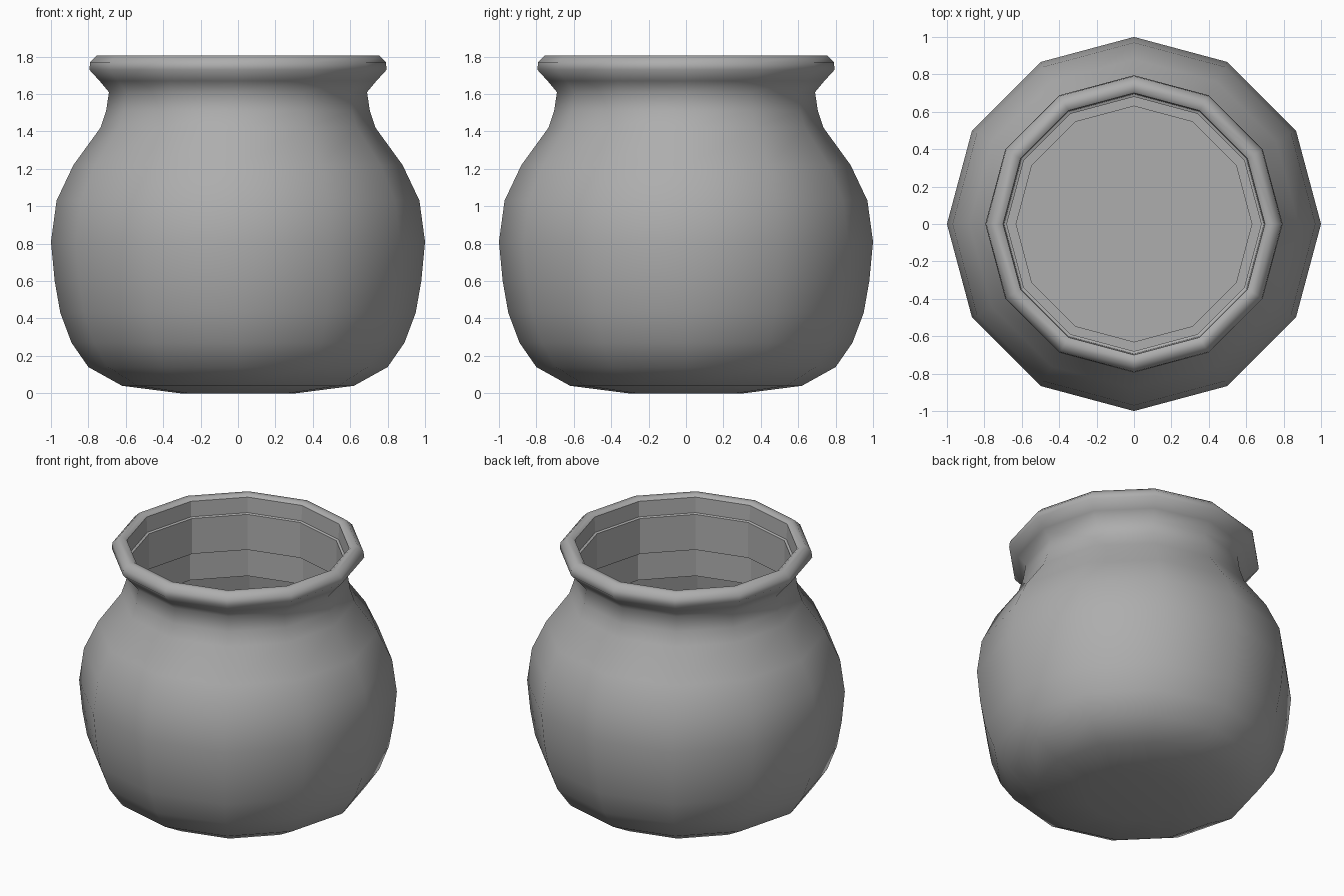
import bpy, bmesh
from math import cos, sin, tau

default = bpy.data.objects.get("Cube")
if default:
    bpy.data.objects.remove(default, do_unlink=True)

SIDES = 12

grey = bpy.data.materials.new("mid grey clay")
grey.use_nodes = True
colour = (0.42, 0.42, 0.42, 1.0)
grey.diffuse_color = colour
grey.node_tree.nodes["Principled BSDF"].inputs["Base Color"].default_value = colour


def turned(name, profile, smooth, cap_first=False, cap_last=False):
    """Turn a (radius, height) profile listed from bottom to top, or down an inner wall."""
    bm = bmesh.new()
    rings = [[bm.verts.new((r * cos(tau * k / SIDES), r * sin(tau * k / SIDES), z))
              for k in range(SIDES)] for r, z in profile]
    for low, high in zip(rings, rings[1:]):
        for k in range(SIDES):
            n = (k + 1) % SIDES
            bm.faces.new((low[k], low[n], high[n], high[k]))
    if cap_first:
        bm.faces.new(rings[0][::-1])
    if cap_last:
        bm.faces.new(rings[-1])
    for f in bm.faces:
        f.smooth = smooth
    mesh = bpy.data.meshes.new(name)
    bm.to_mesh(mesh)
    bm.free()
    mesh.materials.append(grey)
    obj = bpy.data.objects.new(name, mesh)
    bpy.context.collection.objects.link(obj)
    return obj


# Rounded outside: base, belly, neck and rolled lip
turned("pot_body", [
    (0.31, 0), (0.62, 0.04), (0.80, 0.14), (0.89, 0.27), (0.95, 0.43),
    (0.98, 0.6), (1, 0.81), (0.97, 1.03), (0.88, 1.22), (0.735, 1.42),
    (0.705, 1.51), (0.69, 1.61), (0.74, 1.67), (0.795, 1.73),
    (0.79, 1.77), (0.755, 1.805), (0.72, 1.805), (0.70, 1.79),
], smooth=True, cap_first=True)

# Faceted inside: lip wall, small ledge, upright neck, stepped shoulder, belly, floor
turned("pot_lining", [
    (0.70, 1.79), (0.695, 1.685), (0.68, 1.68), (0.68, 1.435),
    (0.71, 1.435), (0.71, 1.24), (0.80, 1.235), (0.88, 0.8),
    (0.83, 0.4), (0.72, 0.14), (0.63, 0.14), (0.63, 0.11),
], smooth=False, cap_last=True)
